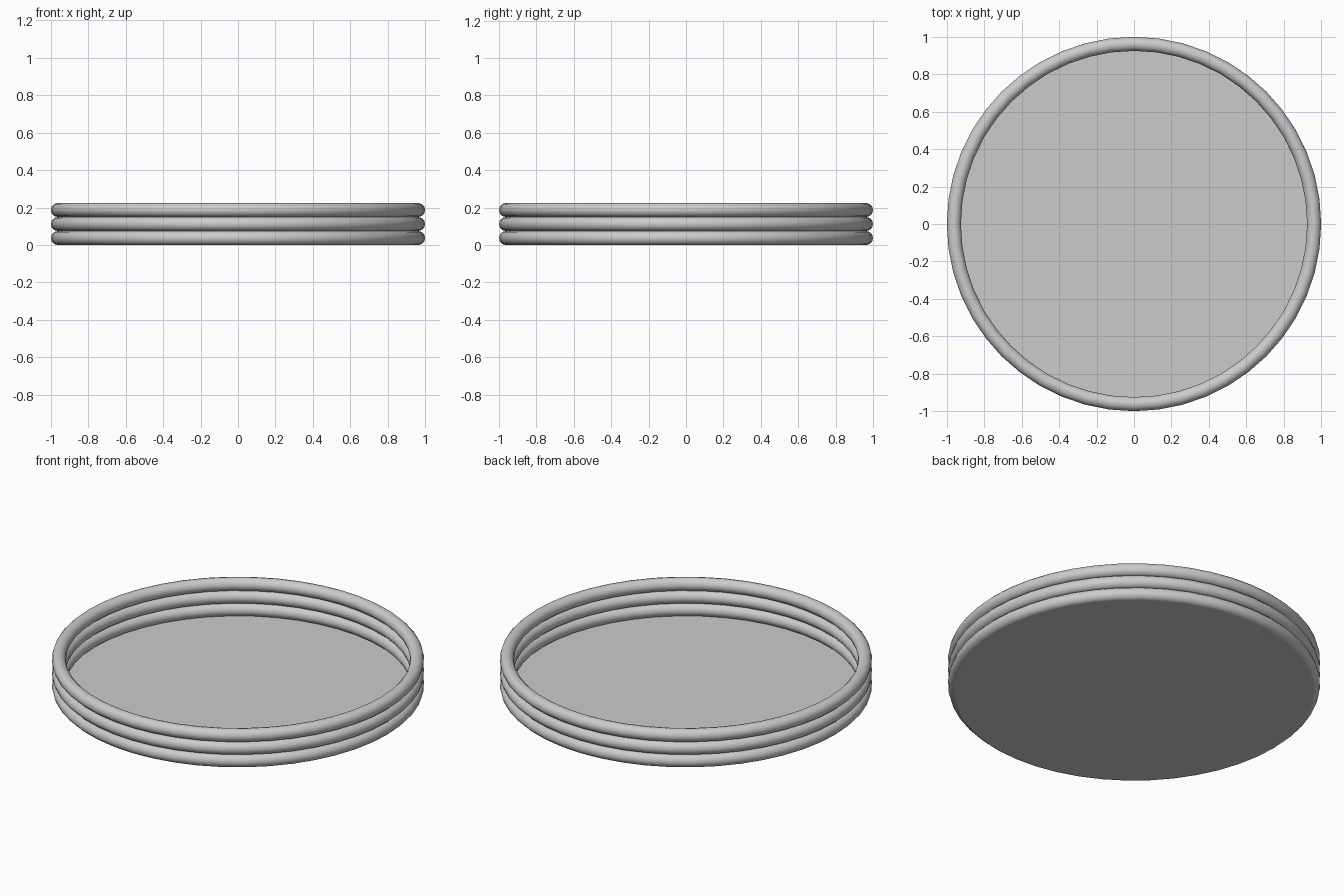
import bpy

if "Cube" in bpy.data.objects:
    bpy.data.objects.remove(bpy.data.objects["Cube"])

TUBE = 0.0375          # tube radius
RING = 1.0 - TUBE      # ring centre-line radius
SIDES = 48

# Three stacked inflated wall rings
for i, name in enumerate(("lower_ring", "middle_ring", "upper_ring")):
    bpy.ops.mesh.primitive_torus_add(
        major_radius=RING, minor_radius=TUBE,
        major_segments=SIDES, minor_segments=12,
        location=(0, 0, TUBE * (1 + 2 * i)))
    ring = bpy.context.object
    ring.name = name
    bpy.ops.object.shade_smooth()

# Thin flat floor joined to the underside of the lowest ring
bpy.ops.mesh.primitive_circle_add(
    vertices=SIDES, radius=RING, fill_type='NGON', location=(0, 0, 0.001))
bpy.context.object.name = "pool_floor"
